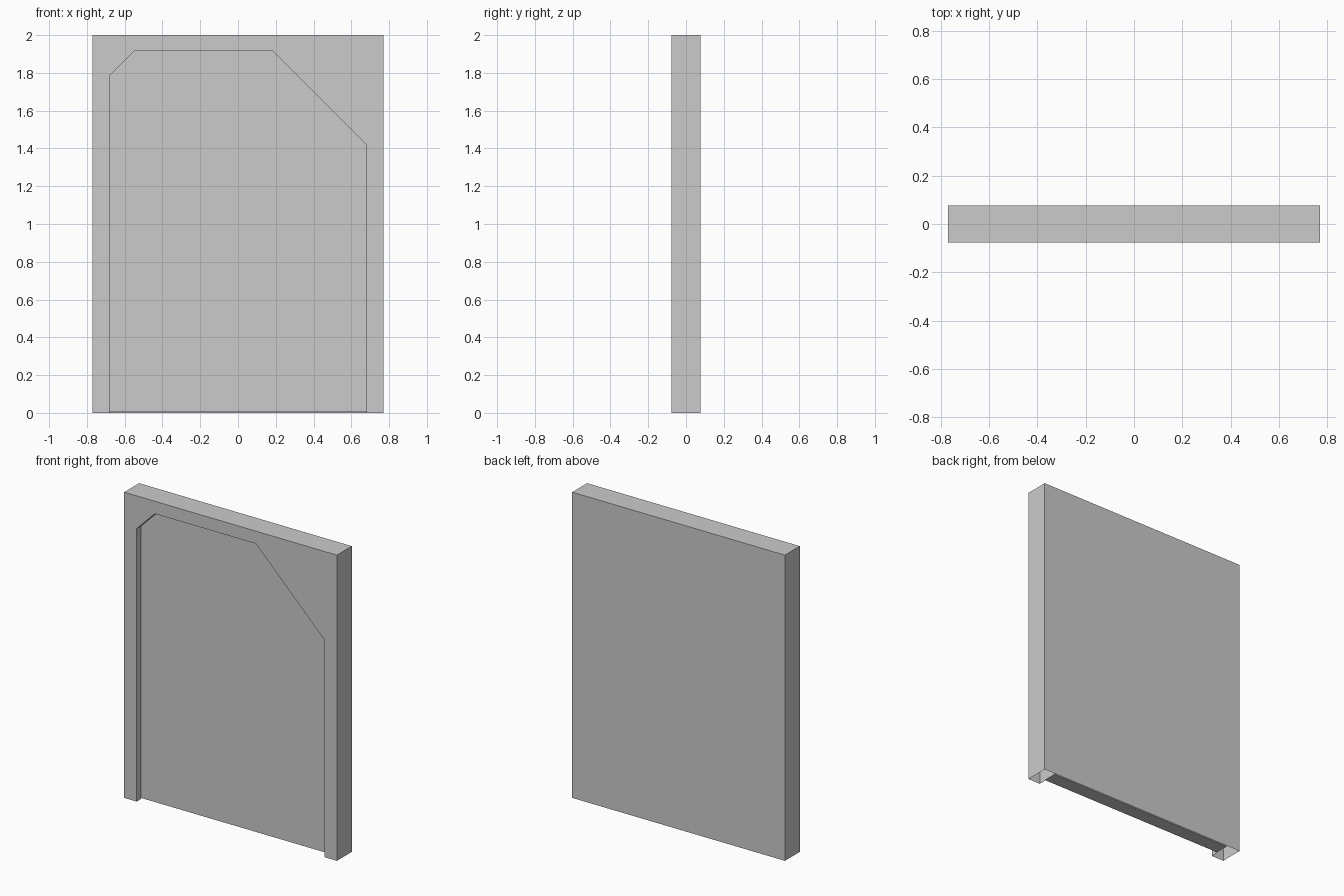
import bpy, bmesh

if "Cube" in bpy.data.objects:
    bpy.data.objects.remove(bpy.data.objects["Cube"])

W, D, H = 0.77, 0.077, 2.0
PANEL_FRONT, PANEL_BACK, GAP = -0.029, 0.063, 0.005

# Opening outline in x, z (left foot round to right foot)
opening = [(-0.68, 0), (-0.68, 1.785), (-0.548, 1.918),
           (0.183, 1.918), (0.68, 1.42), (0.68, 0)]
outer = [(-W, 0), (-W, H), (W, H), (W, 0)]


def row(bm, pts, y):
    return [bm.verts.new((x, y, z)) for x, z in pts]


def bridge(bm, a, b, closed=False):
    n = len(a)
    for i in range(n if closed else n - 1):
        j = (i + 1) % n
        bm.faces.new((a[i], a[j], b[j], b[i]))


def finish(bm, name):
    bmesh.ops.recalc_face_normals(bm, faces=bm.faces[:])
    mesh = bpy.data.meshes.new(name)
    bm.to_mesh(mesh)
    bm.free()
    obj = bpy.data.objects.new(name, mesh)
    bpy.context.collection.objects.link(obj)
    return obj


# Wall shell: front frame, sides, top, back and reveal, open underneath
bm = bmesh.new()
front = row(bm, outer, -D)
back = row(bm, outer, D)
lip = row(bm, opening, -D)
reveal = row(bm, opening, PANEL_FRONT)
bm.faces.new(front + lip[::-1])
bm.faces.new(back)
bridge(bm, front, back)
bridge(bm, lip, reveal)
finish(bm, "wall_frame")

# Recessed panel: closed slab just clear of the floor
bm = bmesh.new()
outline = [(x, max(z, GAP)) for x, z in opening]
face_front = row(bm, outline, PANEL_FRONT)
face_back = row(bm, outline, PANEL_BACK)
bm.faces.new(face_front)
bm.faces.new(face_back)
bridge(bm, face_front, face_back, closed=True)
finish(bm, "recessed_panel")
